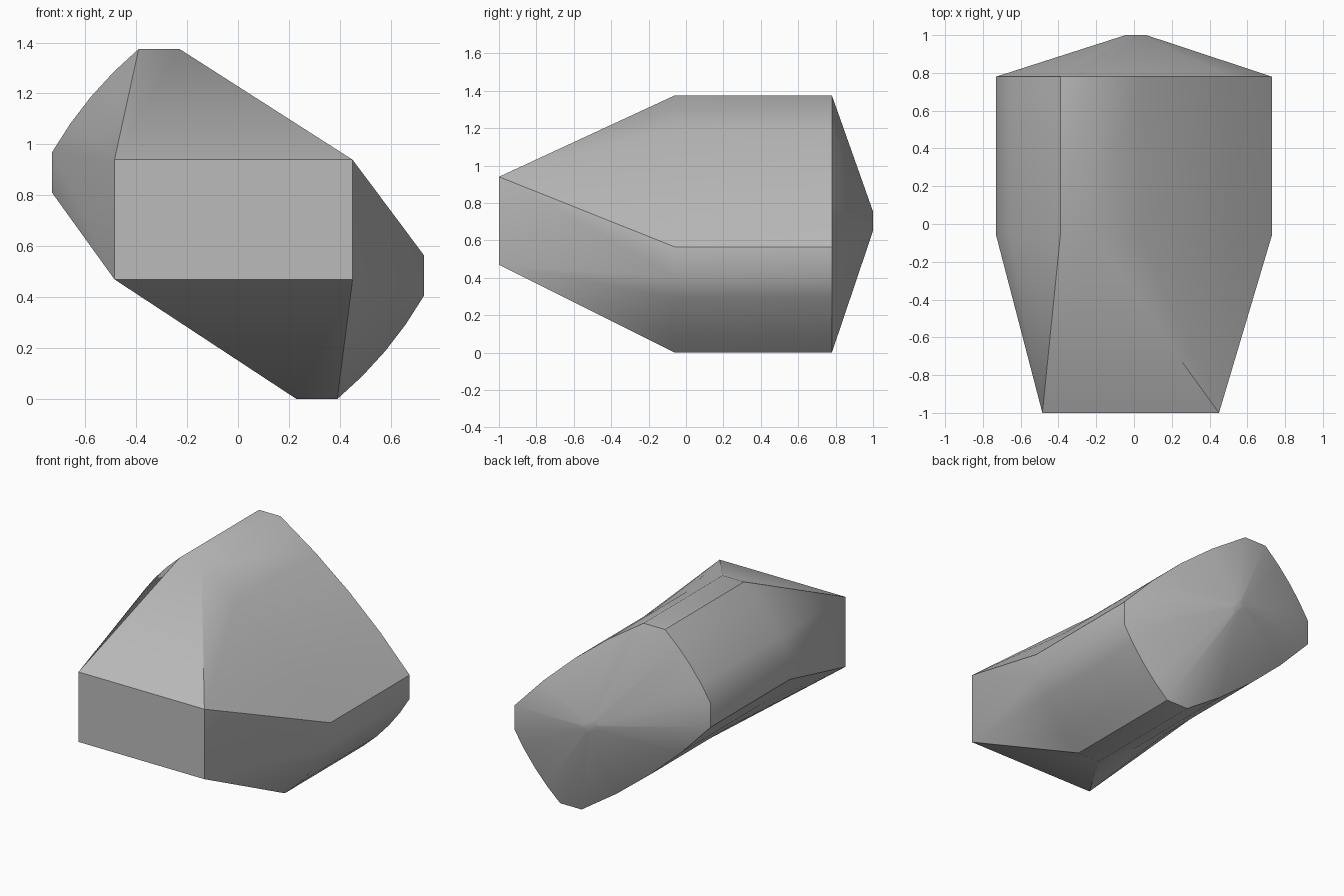
import bpy, bmesh, math
from mathutils import Vector

cube = bpy.data.objects.get("Cube")
if cube:
    bpy.data.objects.remove(cube, do_unlink=True)

CENTRE = Vector((0, 0.6875))
STEPS = 4


def arc(start, end, bulge):
    """Shallow outward curve between two cross-section corners (clockwise)."""
    a, b = Vector(start), Vector(end)
    out = Vector((a.y - b.y, b.x - a.x)).normalized()
    points = []
    for i in range(STEPS + 1):
        t = i / STEPS
        points.append(a.lerp(b, t) + out * bulge * 4 * t * (1 - t))
    return points


# Cross-section: half is drawn, the other half is the same turned by 180 degrees
short_side = arc((-0.73, 0.97), (-0.39, 1.375), 0.023)
long_side = arc((-0.23, 1.375), (0.73, 0.565), 0.045)
half = short_side + long_side
section = half + [2 * CENTRE - p for p in half]
count = len(section)

bm = bmesh.new()


def add_ring(y, scale=1.0, shift=(0, 0)):
    ring = []
    for p in section:
        q = CENTRE + (p - CENTRE) * scale + Vector(shift)
        ring.append(bm.verts.new((q.x, y, q.y)))
    return ring


def bridge(first, second):
    for i in range(count):
        j = (i + 1) % count
        bm.faces.new((first[i], first[j], second[j], second[i]))


# Straight body, tapered back and small blunt tip
front_ring = add_ring(-0.06)
back_ring = add_ring(0.78)
tip_ring = add_ring(1.0, 0.075, (0.01, 0.015))
bridge(front_ring, back_ring)
bridge(back_ring, tip_ring)
bm.faces.new(tip_ring)

# Flat rectangular front; each corner fans out to one curved side
corners = [bm.verts.new((x, -1, z)) for x, z in
           ((-0.485, 0.94), (0.45, 0.94), (0.45, 0.47), (-0.485, 0.47))]
bm.faces.new(corners)
side = STEPS + 1
for k, corner in enumerate(corners):
    run = front_ring[k * side:(k + 1) * side]
    for a, b in zip(run, run[1:]):
        bm.faces.new((corner, a, b))
    following = front_ring[(k + 1) * side % count]
    bm.faces.new((corner, run[-1], following, corners[(k + 1) % 4]))

bmesh.ops.recalc_face_normals(bm, faces=bm.faces)
mesh = bpy.data.meshes.new("rock")
bm.to_mesh(mesh)
bm.free()
rock = bpy.data.objects.new("rock", mesh)
bpy.context.collection.objects.link(rock)

# Plain grey stone
stone = bpy.data.materials.new("stone grey")
stone.use_nodes = True
colour = (0.5, 0.5, 0.5, 1)
stone.diffuse_color = colour
stone.node_tree.nodes["Principled BSDF"].inputs["Base Color"].default_value = colour
mesh.materials.append(stone)

# Soft shading with sharp creases
bpy.ops.object.select_all(action='DESELECT')
rock.select_set(True)
bpy.context.view_layer.objects.active = rock
bpy.ops.object.shade_smooth_by_angle(angle=math.radians(38))
